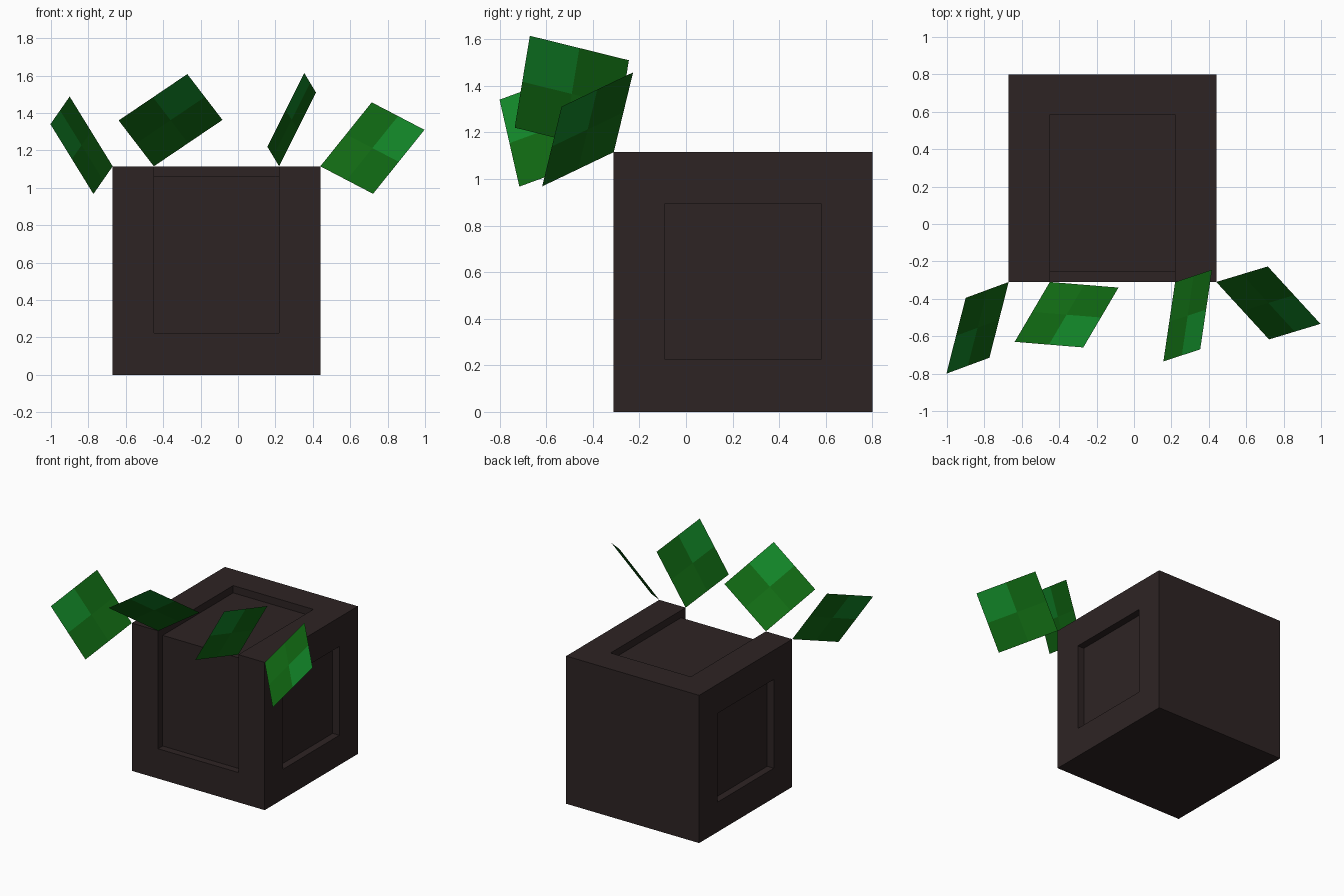
import bpy, bmesh
from mathutils import Vector

if "Cube" in bpy.data.objects:
    bpy.data.objects.remove(bpy.data.objects["Cube"])


def material(name, rgb):
    m = bpy.data.materials.new(name)
    m.diffuse_color = (*rgb, 1.0)
    m.use_nodes = True
    m.node_tree.nodes["Principled BSDF"].inputs["Base Color"].default_value = m.diffuse_color
    return m


dark_brown = material("dark_brown", (0.027, 0.0175, 0.0175))
leaf_greens = [material("mid_green", (0.006, 0.150, 0.007)),
               material("deep_green", (0.005, 0.135, 0.006)),
               material("bright_green", (0.006, 0.235, 0.021))]


def add_object(name, bm, mats):
    mesh = bpy.data.meshes.new(name)
    bm.to_mesh(mesh)
    bm.free()
    for m in mats:
        mesh.materials.append(m)
    ob = bpy.data.objects.new(name, mesh)
    bpy.context.collection.objects.link(ob)
    return ob


def box(name, lo, hi):
    bm = bmesh.new()
    bmesh.ops.create_cube(bm, size=1)
    for v in bm.verts:
        v.co = [l + (c + 0.5) * (h - l) for c, l, h in zip(v.co, lo, hi)]
    return add_object(name, bm, [dark_brown])


# Planter block
X0, X1, Y0, Y1, TOP, DEPTH = -0.67, 0.44, -0.31, 0.80, 1.115, 0.055
planter = box("planter_block", (X0, Y0, 0), (X1, Y1, TOP))

# Recessed panels: front and top join over the front edge, one on each side
cutters = {
    "front_recess_cutter": ((-0.45, Y0 - 0.2, 0.225), (0.22, Y0 + DEPTH, TOP + 0.2)),
    "top_recess_cutter": ((-0.45, Y0 - 0.2, TOP - DEPTH), (0.22, 0.585, TOP + 0.2)),
    "right_recess_cutter": ((X1 - DEPTH, -0.09, 0.225), (X1 + 0.2, 0.58, 0.895)),
    "left_recess_cutter": ((X0 - 0.2, -0.09, 0.225), (X0 + DEPTH, 0.58, 0.895)),
}
for name, (lo, hi) in cutters.items():
    cutter = box(name, lo, hi)
    cutter.hide_render = True
    cutter.hide_set(True)
    mod = planter.modifiers.new(name, 'BOOLEAN')
    mod.operation = 'DIFFERENCE'
    mod.solver = 'EXACT'
    mod.object = cutter


# Square leaves: root corner plus two edge vectors, split in four tinted quarters
def leaf(name, root, u, v):
    root, u, v = Vector(root), Vector(u), Vector(v)
    bm = bmesh.new()
    g = [[bm.verts.new(root + u * i / 2 + v * j / 2) for j in range(3)] for i in range(3)]
    for i in range(2):
        for j in range(2):
            f = bm.faces.new((g[i][j], g[i + 1][j], g[i + 1][j + 1], g[i][j + 1]))
            f.material_index = i + j  # root, sides, tip
    bmesh.ops.recalc_face_normals(bm, faces=bm.faces)
    if sum((f.normal.z for f in bm.faces)) < 0:
        bmesh.ops.reverse_faces(bm, faces=bm.faces)
    add_object(name, bm, leaf_greens)


leaf("outer_left_leaf", (X0, Y0, TOP), (-0.23, -0.085, 0.373), (-0.103, -0.405, -0.148))
leaf("inner_left_leaf", (-0.45, Y0, TOP), (-0.188, -0.32, 0.245), (0.367, -0.03, 0.248))
leaf("inner_right_leaf", (0.22, Y0, TOP), (-0.063, -0.425, 0.105), (0.197, 0.065, 0.394))
leaf("outer_right_leaf", (X1, Y0, TOP), (0.275, 0.083, 0.342), (0.282, -0.307, -0.147))
